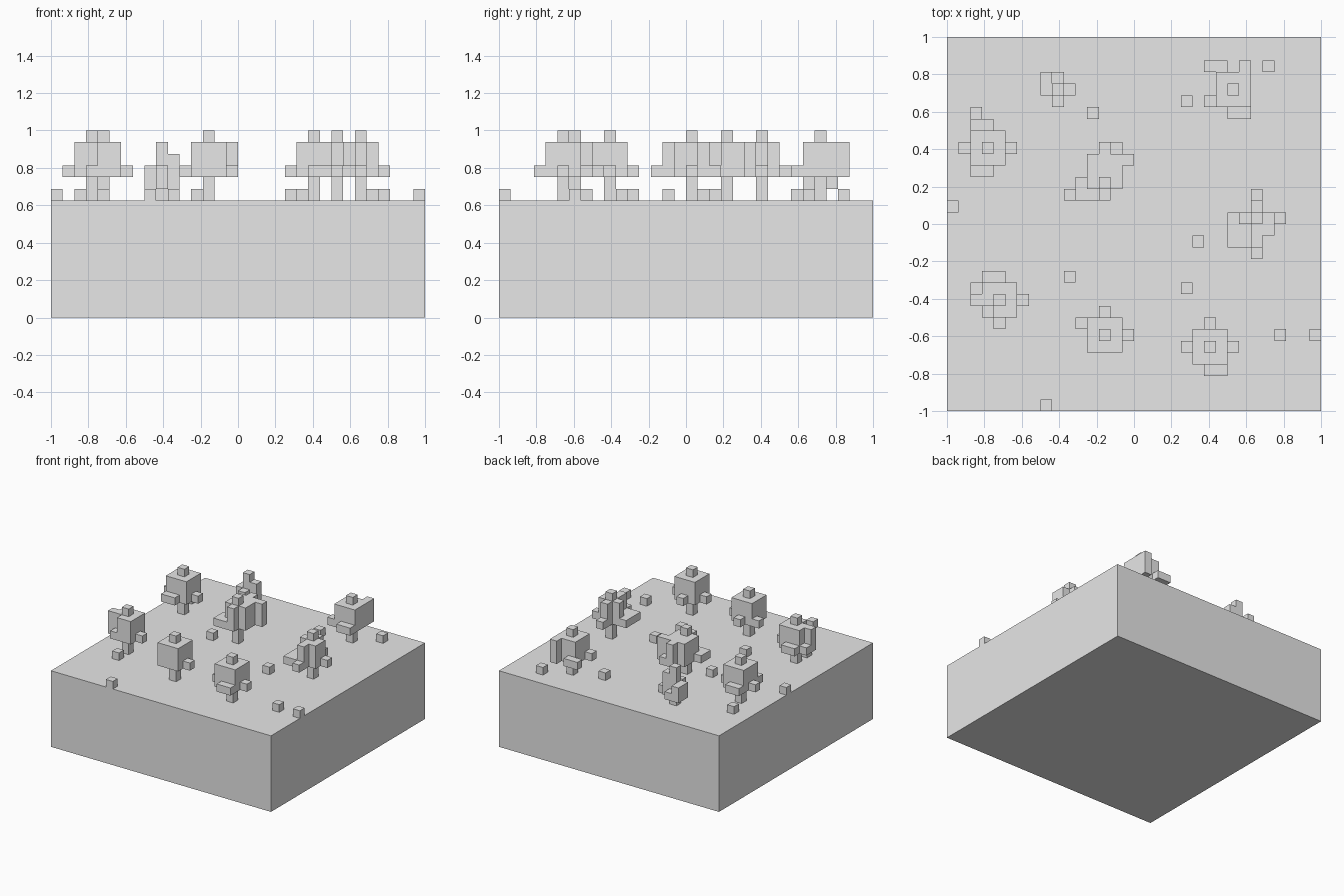
import bpy
import bmesh
from mathutils import Vector

old = bpy.data.objects.get("Cube")
if old:
    bpy.data.objects.remove(old, do_unlink=True)

UNIT = 2 / 32      # edge of one block
GROUND = 10        # ground height in blocks

grey = bpy.data.materials.new("light_grey")
grey.use_nodes = True
colour = (0.8, 0.8, 0.8, 1)
grey.diffuse_color = colour
grey.node_tree.nodes["Principled BSDF"].inputs["Base Color"].default_value = colour


def finish(name, bm):
    mesh = bpy.data.meshes.new(name)
    bm.normal_update()
    bm.to_mesh(mesh)
    bm.free()
    mesh.materials.append(grey)
    obj = bpy.data.objects.new(name, mesh)
    bpy.context.collection.objects.link(obj)
    return obj


def block_object(name, cells):
    """Outer skin of a set of unit blocks given by grid position."""
    bm = bmesh.new()
    for cell in cells:
        for axis in range(3):
            for sign in (-1, 1):
                step = [0, 0, 0]
                step[axis] = sign
                if tuple(c + s for c, s in zip(cell, step)) in cells:
                    continue
                n = Vector(step) / 2
                u = Vector((n.y, n.z, n.x))
                v = n.cross(u).normalized() / 2
                mid = Vector(cell) + Vector((0.5, 0.5, 0.5)) + n
                corners = [mid - u - v, mid + u - v, mid + u + v, mid - u + v]
                if (corners[1] - corners[0]).cross(corners[2] - corners[1]).dot(n) < 0:
                    corners.reverse()
                bm.faces.new([bm.verts.new(p * UNIT - Vector((1, 1, 0)))
                              for p in corners])
    bmesh.ops.remove_doubles(bm, verts=bm.verts, dist=UNIT / 100)
    return finish(name, bm)


# Foliage layers above the trunk: low, middle, high; t is the trunk and its tip
LAYERS = {"l": 1, "m": 2, "h": 3, "t": 4}


def tree(name, left, back, rows, trunk=2):
    cells = set()
    for r, row in enumerate(rows.split()):
        for c, kind in enumerate(row):
            if kind in LAYERS:
                start = GROUND + (0 if kind == "t" else trunk)
                top = GROUND + trunk + LAYERS[kind]
                cells |= {(left + c, back - r, z) for z in range(start, top)}
    block_object(name, cells)


# Ground slab
bm = bmesh.new()
bmesh.ops.create_cube(bm, size=1)
bmesh.ops.scale(bm, vec=(2, 2, GROUND * UNIT), verts=bm.verts)
bmesh.ops.translate(bm, vec=(0, 0, GROUND * UNIT / 2), verts=bm.verts)
finish("ground_slab", bm)

# Trees, each a plan of foliage heights with the back row first
tree("tree_left_back", 1, 24, ".ll.. .hhh. lhthl .hhh. .ll..")
tree("tree_left_front", 2, 11, ".ll.. lhhh. hhthl .lhh.")
tree("tree_middle", 11, 22, "..hl. .hhhh .hhh. lhth. llh..")
tree("tree_middle_front", 11, 8, "..l.. lhhh. .hthl .hhh.")
tree("tree_small_back", 8, 28, "ml. mth .m.", trunk=1)
tree("tree_right_front", 20, 7, "..l.. .hhh. lhthl .hhh. ..ll.")
tree("tree_right", 24, 18, "..l.. ..h.. lhthl llhh. llh.. ..l..")
tree("tree_right_back", 22, 29, "ll.h .hhh .hth lhhh ..ll")

# Loose blocks lying on the ground
spots = [(0, 17), (2, 25), (4, 7), (8, 0), (10, 11), (10, 18), (12, 25),
         (20, 10), (20, 26), (21, 14), (27, 29), (28, 6), (31, 6)]
for x, y in spots:
    block_object("ground_block", {(x, y, GROUND)})
